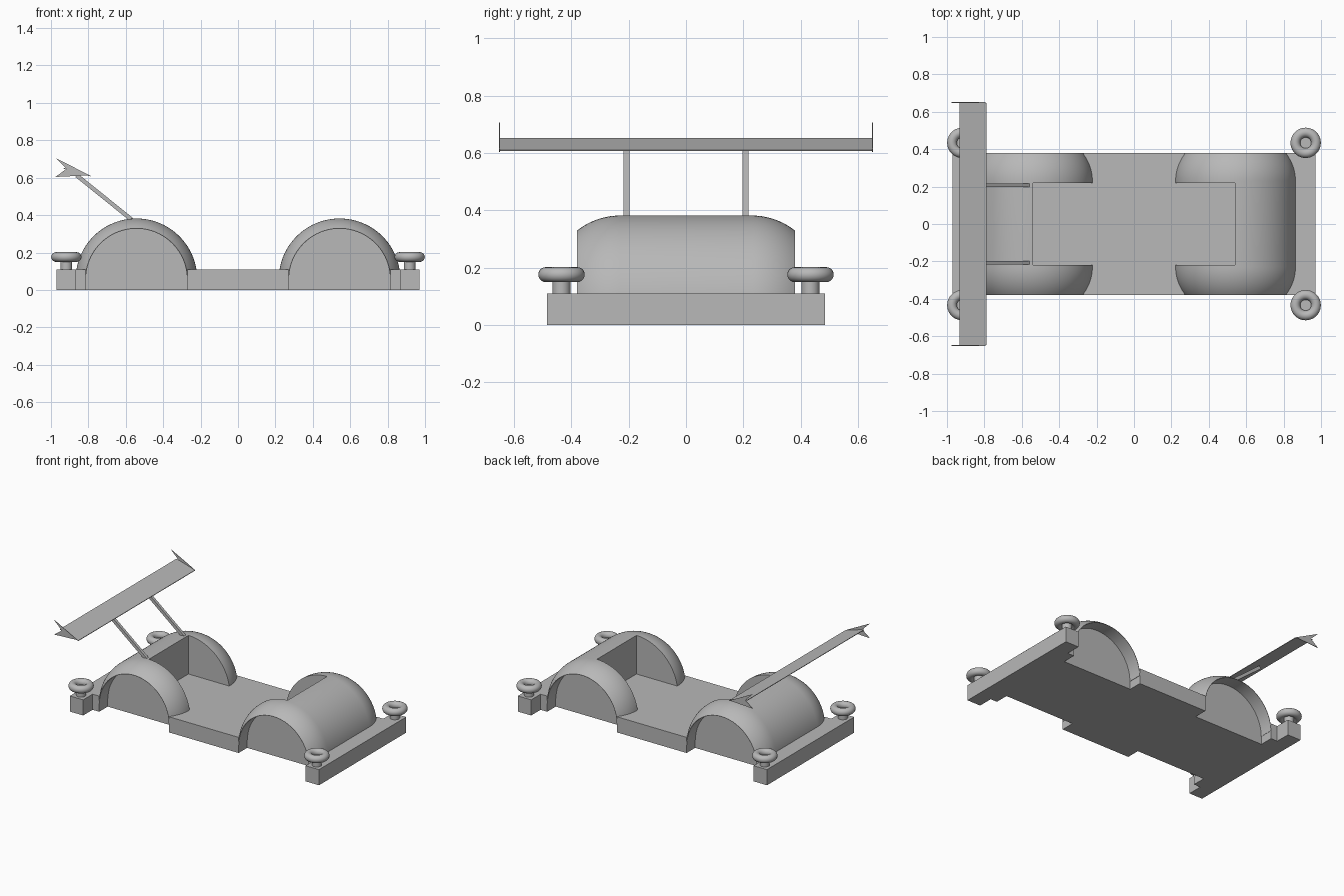
import bpy, bmesh, math
from mathutils import Vector

cube = bpy.data.objects.get("Cube")
if cube:
    bpy.data.objects.remove(cube, do_unlink=True)

grey = bpy.data.materials.new("plain grey")
grey.use_nodes = True
GREY = (0.48, 0.48, 0.48, 1)
grey.diffuse_color = GREY
next(n for n in grey.node_tree.nodes if n.type == "BSDF_PRINCIPLED").inputs["Base Color"].default_value = GREY

PLATE_TOP = 0.11
ARCH_X, ARCH_Z = 0.543, 0.057
OUTER_R, WELL_R = 0.325, 0.272
HALF_WIDTH, WELL_Y, CABIN_Y = 0.38, 0.285, 0.22


def finish(name, bm):
    bmesh.ops.recalc_face_normals(bm, faces=bm.faces)
    mesh = bpy.data.meshes.new(name)
    bm.to_mesh(mesh)
    bm.free()
    obj = bpy.data.objects.new(name, mesh)
    bpy.context.collection.objects.link(obj)
    mesh.materials.append(grey)
    return obj


def prism(name, points, offset):
    """Extrude a flat outline of 3D points by an offset."""
    bm = bmesh.new()
    face = bm.faces.new([bm.verts.new(p) for p in points])
    new = bmesh.ops.extrude_face_region(bm, geom=[face], use_keep_orig=True)["geom"]
    bmesh.ops.translate(bm, vec=offset, verts=[g for g in new if isinstance(g, bmesh.types.BMVert)])
    return finish(name, bm)


def select(obj):
    bpy.ops.object.select_all(action="DESELECT")
    obj.select_set(True)
    bpy.context.view_layer.objects.active = obj


def smooth(obj):
    select(obj)
    bpy.ops.object.shade_smooth_by_angle(angle=math.radians(30))


def cut(obj, cutter):
    select(obj)
    mod = obj.modifiers.new("cut", "BOOLEAN")
    mod.operation, mod.solver, mod.object = "DIFFERENCE", "EXACT", cutter
    bpy.ops.object.modifier_apply(modifier=mod.name)
    bpy.data.objects.remove(cutter, do_unlink=True)


def arch(radius, steps=48):
    return [(radius * math.cos(math.pi * i / steps), radius * math.sin(math.pi * i / steps))
            for i in range(steps + 1)]


# Flat chassis with wheel notches and wide end bars
quarter = [(0.97, 0.485), (0.866, 0.485), (0.866, HALF_WIDTH), (ARCH_X + WELL_R, HALF_WIDTH),
           (ARCH_X + WELL_R, WELL_Y), (ARCH_X - WELL_R, WELL_Y), (ARCH_X - WELL_R, HALF_WIDTH)]
back = quarter + [(-x, y) for x, y in reversed(quarter)]
outline = back + [(x, -y) for x, y in reversed(back)]
prism("chassis", [(x, y, 0) for x, y in outline], (0, 0, PLATE_TOP))

# Rounded body humps, cut for the cabin and the wheel wells
ROUND_R = 0.24
edge = math.asin((HALF_WIDTH - 0.23) / ROUND_R)
side = [(0.23 + ROUND_R * math.sin(edge * i / 10),
         OUTER_R - ROUND_R * (1 - math.cos(edge * i / 10))) for i in range(11)]
stations = [(-y, r) for y, r in reversed(side)] + side

for end, label in ((-1, "rear"), (1, "front")):
    bm = bmesh.new()
    rings = [[bm.verts.new((end * ARCH_X + x, y, ARCH_Z + z)) for x, z in arch(r)] for y, r in stations]
    for a, b in zip(rings, rings[1:]):
        for i in range(len(a)):
            j = (i + 1) % len(a)
            bm.faces.new((a[i], a[j], b[j], b[i]))
    bm.faces.new(rings[0])
    bm.faces.new(rings[-1])
    hump = finish(label + "_body_hump", bm)

    cabin = [(x, -CABIN_Y, z) for x, z in ((-0.54, -0.1), (0.54, -0.1), (0.54, 0.6), (-0.54, 0.6))]
    cut(hump, prism("cabin_cutter", cabin, (0, 2 * CABIN_Y, 0)))
    for s in (-1, 1):
        well = [(end * ARCH_X + x, s * WELL_Y, ARCH_Z + z) for x, z in
                arch(WELL_R - 0.002) + [(-WELL_R, -0.2), (WELL_R, -0.2)]]
        cut(hump, prism("well_cutter", well, (0, s * 0.3, 0)))
    smooth(hump)

    # Corner rollers on short posts
    for s, side_name in ((-1, "right"), (1, "left")):
        x, y = end * 0.918, s * 0.434
        bpy.ops.mesh.primitive_torus_add(major_radius=0.055, minor_radius=0.026, major_segments=40,
                                         minor_segments=20, location=(x, y, 0.176))
        roller = bpy.context.object
        bpy.ops.mesh.primitive_cylinder_add(radius=0.031, depth=0.06, vertices=32,
                                            location=(x, y, PLATE_TOP + 0.03))
        post = bpy.context.object
        for obj, part in ((roller, "roller"), (post, "roller_post")):
            obj.name = f"{label}_{side_name}_{part}"
            obj.data.materials.append(grey)
            smooth(obj)

# Tilted wing board
board = [(-0.789, 0.611), (-0.933, 0.653), (-0.933, 0.649), (-0.789, 0.607)]
prism("wing_board", [(x, -0.648, z) for x, z in board], (0, 1.296, 0))

# Arrow-shaped wing end plates and slanted struts
arrow = [(-0.976, 0.706), (-0.794, 0.613), (-0.976, 0.604), (-0.917, 0.648)]
low, high = Vector((-0.555, 0, 0.365)), Vector((-0.862, 0, 0.612))
across = Vector((high.z - low.z, 0, low.x - high.x)).normalized() * 0.011
for s, side_name in ((-1, "right"), (1, "left")):
    prism(side_name + "_wing_end", [(x, s * 0.648, z) for x, z in arrow], (0, s * 0.003, 0))
    shift = Vector((0, s * 0.207 - 0.01, 0))
    prism(side_name + "_wing_strut", [p + shift for p in
          (low - across, low + across, high + across, high - across)], (0, 0.02, 0))
